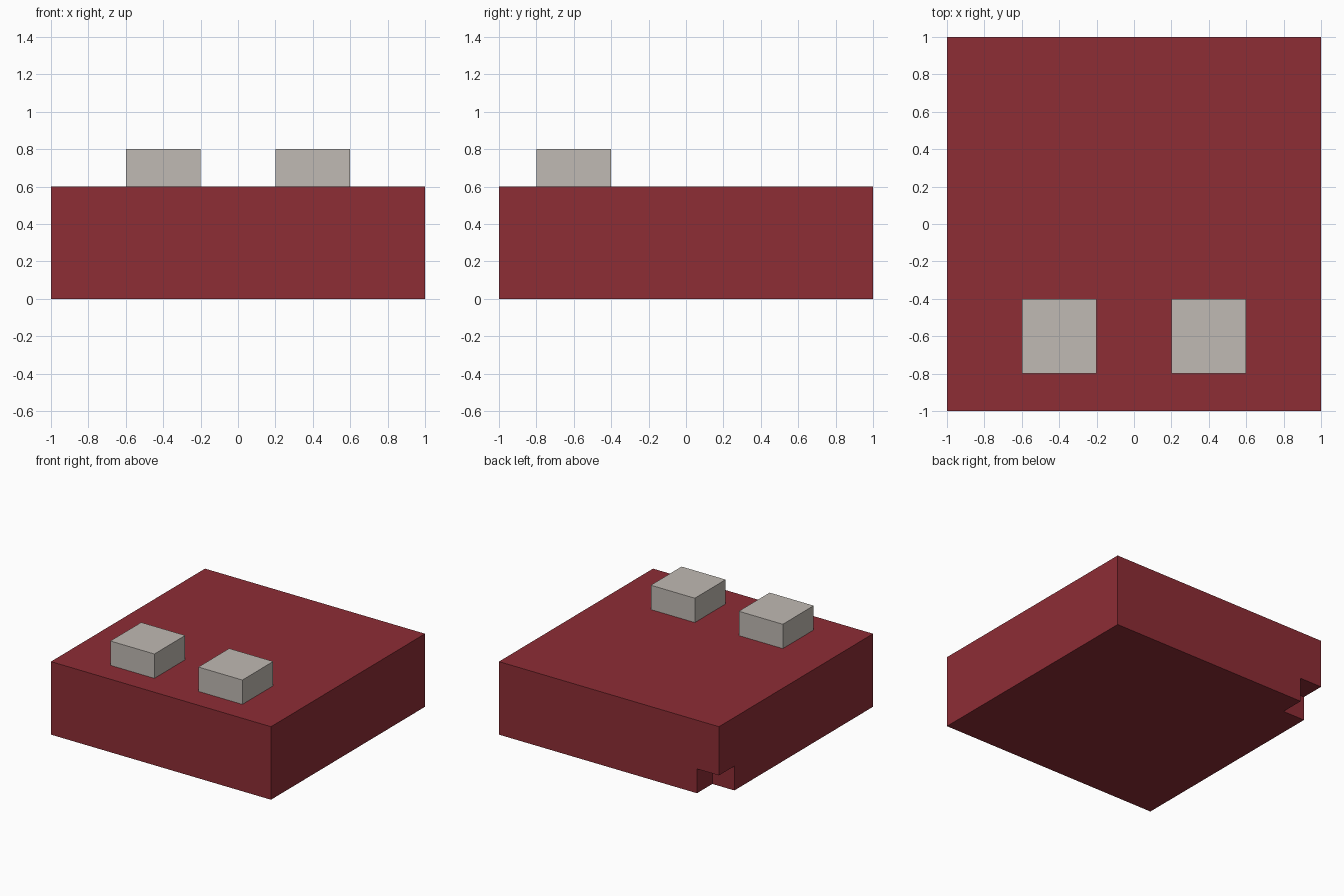
import bpy
from mathutils import Vector

if "Cube" in bpy.data.objects:
    bpy.data.objects.remove(bpy.data.objects["Cube"], do_unlink=True)


def make_material(name, colour):
    mat = bpy.data.materials.new(name)
    mat.use_nodes = True
    mat.diffuse_color = (*colour, 1)
    mat.node_tree.nodes["Principled BSDF"].inputs["Base Color"].default_value = (*colour, 1)
    return mat


def make_box(name, low, high, mat=None):
    low, high = Vector(low), Vector(high)
    bpy.ops.mesh.primitive_cube_add(size=1, location=(low + high) / 2)
    box = bpy.context.object
    box.name = box.data.name = name
    box.scale = high - low
    bpy.ops.object.transform_apply(location=False, rotation=False, scale=True)
    if mat:
        box.data.materials.append(mat)
    return box


red = make_material("dark red", (0.27, 0.026, 0.036))
grey = make_material("warm grey", (0.527, 0.491, 0.451))

# Main slab
body = make_box("body", (-1, -1, 0), (1, 1, 0.6), red)

# Cubic notch in the lower back corner
cutter = make_box("notch_cutter", (-1.2, 0.8, -0.2), (-0.8, 1.2, 0.2), red)
cutter.hide_render = True
notch = body.modifiers.new("notch", 'BOOLEAN')
notch.operation = 'DIFFERENCE'
notch.solver = 'EXACT'
notch.object = cutter
bpy.context.view_layer.objects.active = body
bpy.ops.object.modifier_apply(modifier=notch.name)
bpy.data.objects.remove(cutter, do_unlink=True)

# Pair of raised blocks near the front
for side, x in (("left", 0.4), ("right", -0.4)):
    make_box(side + "_block", (x - 0.2, -0.8, 0.6), (x + 0.2, -0.4, 0.8), grey)
